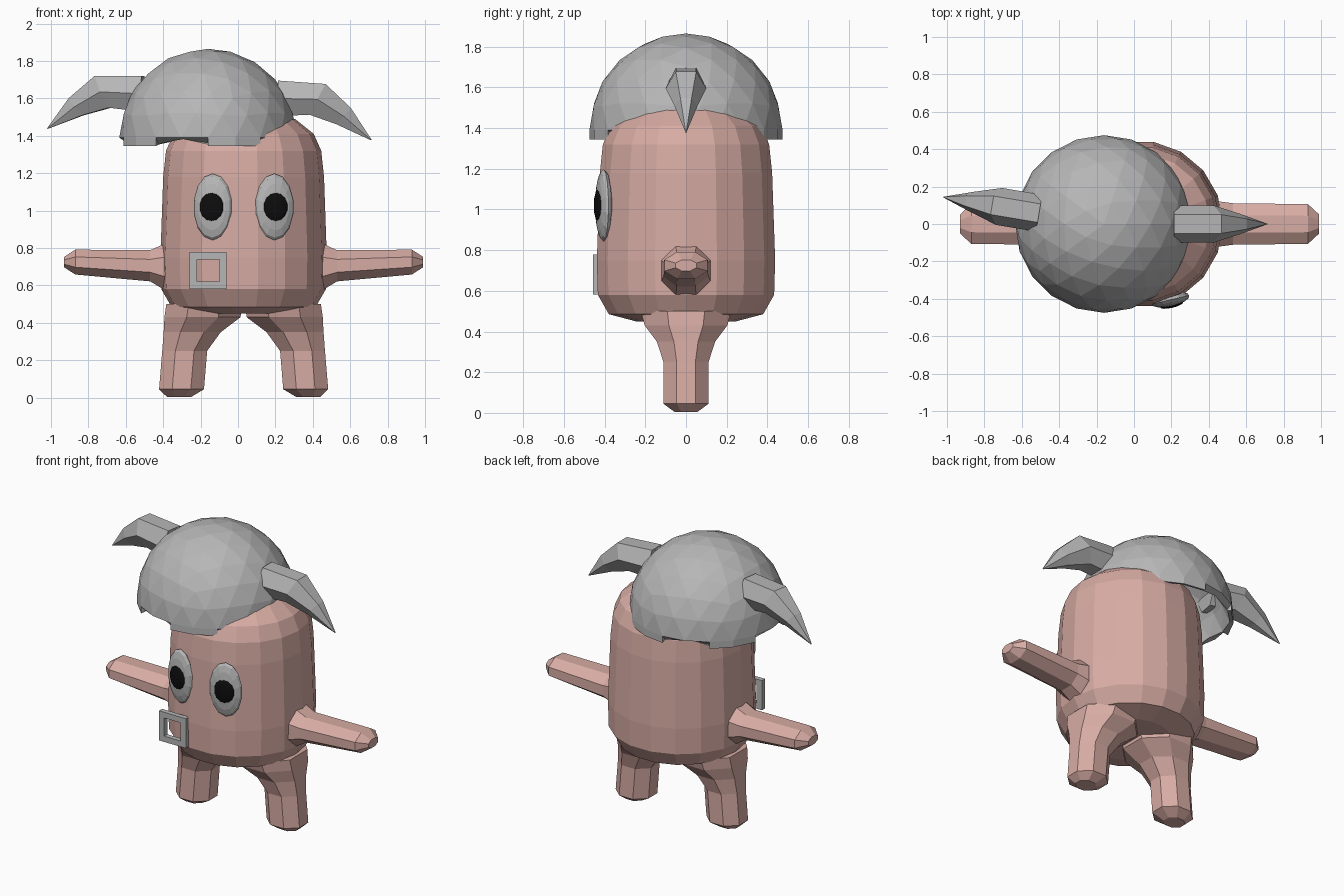
import bpy, bmesh, math
from mathutils import Vector, Matrix

if "Cube" in bpy.data.objects:
    bpy.data.objects.remove(bpy.data.objects["Cube"])

AXIS = 0.03      # mirror plane of the body
CAP = Vector((-0.16, 0, 1.39))


def material(name, rgb):
    m = bpy.data.materials.new(name)
    m.diffuse_color = (*rgb, 1)
    m.use_nodes = True
    m.node_tree.nodes["Principled BSDF"].inputs["Base Color"].default_value = m.diffuse_color
    return m


PINK = material("pink skin", (0.68, 0.41, 0.37))
GREY = material("grey metal", (0.47, 0.47, 0.47))
BLACK = material("black", (0.004, 0.004, 0.004))


def finish(bm, name, mat):
    bmesh.ops.recalc_face_normals(bm, faces=bm.faces)
    me = bpy.data.meshes.new(name)
    bm.to_mesh(me)
    bm.free()
    me.materials.append(mat)
    ob = bpy.data.objects.new(name, me)
    bpy.context.collection.objects.link(ob)
    return ob


def ring(c, u, v, n=8, phase=0.5):
    """Polygon of n points around c spanned by the vectors u and v."""
    c, u, v = Vector(c), Vector(u), Vector(v)
    angles = [2 * math.pi * (i + phase) / n for i in range(n)]
    return [c + u * math.cos(a) + v * math.sin(a) for a in angles]


def loft(name, rings, mat, matrix=None, closed=False):
    bm = bmesh.new()
    rows = [[bm.verts.new(p) for p in r] for r in rings]
    n = len(rows[0])
    pairs = list(zip(rows, rows[1:])) + ([(rows[-1], rows[0])] if closed else [])
    for a, b in pairs:
        for i in range(n):
            j = (i + 1) % n
            bm.faces.new((a[i], a[j], b[j], b[i]))
    if not closed:
        bm.faces.new(rows[0])
        bm.faces.new(rows[-1])
    if matrix:
        bmesh.ops.transform(bm, matrix=matrix, verts=bm.verts)
    bmesh.ops.remove_doubles(bm, verts=bm.verts, dist=0.0005)
    return finish(bm, name, mat)


def mirror(x):
    return Matrix.Translation((2 * x, 0, 0)) @ Matrix.Scale(-1, 4, (1, 0, 0))


# rounded barrel body
profile = [(0.25, 0.45), (0.385, 0.485), (0.44, 0.58), (0.445, 0.75), (0.43, 1.18),
           (0.415, 1.32), (0.375, 1.41), (0.275, 1.49), (0.14, 1.522)]
loft("body", [ring((AXIS, 0, z), (r, 0, 0), (0, r, 0), 18, 0) for r, z in profile], PINK)

# legs and arms, mirrored: (centre, half width, half depth)
leg = [(0.375, 0.004, 0.07, 0.06), (0.362, 0.045, 0.13, 0.12), (0.345, 0.25, 0.13, 0.12),
       (0.305, 0.35, 0.165, 0.155), (0.25, 0.43, 0.22, 0.22), (0.24, 0.5, 0.22, 0.24)]
arm = [(0.35, 0.70, 0.15, 0.13), (0.46, 0.70, 0.13, 0.13), (0.53, 0.705, 0.09, 0.12),
       (0.93, 0.725, 0.072, 0.115), (0.99, 0.725, 0.03, 0.055)]
leg_rings = [ring((x, 0, z), (w, 0, 0), (0, d, 0)) for x, z, w, d in leg]
arm_rings = [ring((x, 0, z), (0, d, 0), (0, 0, h)) for x, z, h, d in arm]
for side, mtx in (("right", None), ("left", mirror(AXIS))):
    loft(side + "_leg", leg_rings, PINK, mtx)
    loft(side + "_arm", arm_rings, PINK, mtx)

# off-centre hollow helmet
bm = bmesh.new()
bmesh.ops.create_icosphere(bm, subdivisions=3, radius=0.475)
bmesh.ops.bisect_plane(bm, geom=bm.verts[:] + bm.edges[:] + bm.faces[:],
                       plane_co=(0, 0, 0), plane_no=(0, 0, -1), clear_outer=True)
bmesh.ops.translate(bm, vec=CAP, verts=bm.verts)
helmet = finish(bm, "helmet", GREY)
if max(helmet.data.polygons, key=lambda p: p.center.z).normal.z < 0:
    helmet.data.flip_normals()
shell = helmet.modifiers.new("shell", 'SOLIDIFY')
shell.thickness = 0.045
shell.offset = -1

# horns: the second is mirrored across the helmet and turned a little
horn = [ring((0.21, 0, 1.60), (0, 0.1, 0), (0.005, 0, 0.11), 6, 0),
        ring((0.425, 0, 1.595), (0, 0.1, 0), (0.05, 0, 0.095), 6, 0),
        ring((0.565, 0, 1.505), (0, 0.055, 0), (0.045, 0, 0.05), 6, 0),
        ring((0.712, 0, 1.378), (0, 0.002, 0), (0.002, 0, 0.002), 6, 0)]
turn = (Matrix.Translation(CAP) @ Matrix.Rotation(math.radians(-9.5), 4, 'Z')
        @ Matrix.Rotation(math.radians(4), 4, 'Y') @ Matrix.Translation(-CAP))
loft("right_horn", horn, GREY)
loft("left_horn", horn, GREY, turn @ mirror(CAP.x))


# eyes: flattened balls with a smaller dark ball in front
def ball(name, mat, loc, size, yaw):
    bm = bmesh.new()
    bmesh.ops.create_uvsphere(bm, u_segments=14, v_segments=8, radius=1)
    bmesh.ops.transform(bm, verts=bm.verts, matrix=Matrix.Translation(loc)
                        @ Matrix.Rotation(yaw, 4, 'Z') @ Matrix.Diagonal((*size, 1))
                        @ Matrix.Rotation(math.pi / 2, 4, 'X'))
    finish(bm, name, mat)


for side, s in (("right", 1), ("left", -1)):
    yaw = s * math.radians(13)
    spot = Vector((AXIS + s * 0.165, -0.405, 1.02))
    out = Vector((math.sin(yaw), -math.cos(yaw), 0))
    ball(side + "_eye", GREY, spot, (0.106, 0.036, 0.178), yaw)
    ball(side + "_pupil", BLACK, spot + out * 0.027, (0.066, 0.017, 0.08), yaw)

# square buckle frame
square = lambda half, y: ring((-0.16, y, 0.68), (half * 2 ** 0.5, 0, 0),
                              (0, 0, half * 2 ** 0.5), 4)
loft("buckle", [square(0.098, -0.457), square(0.06, -0.457),
                square(0.06, -0.425), square(0.098, -0.425)], GREY, closed=True)
